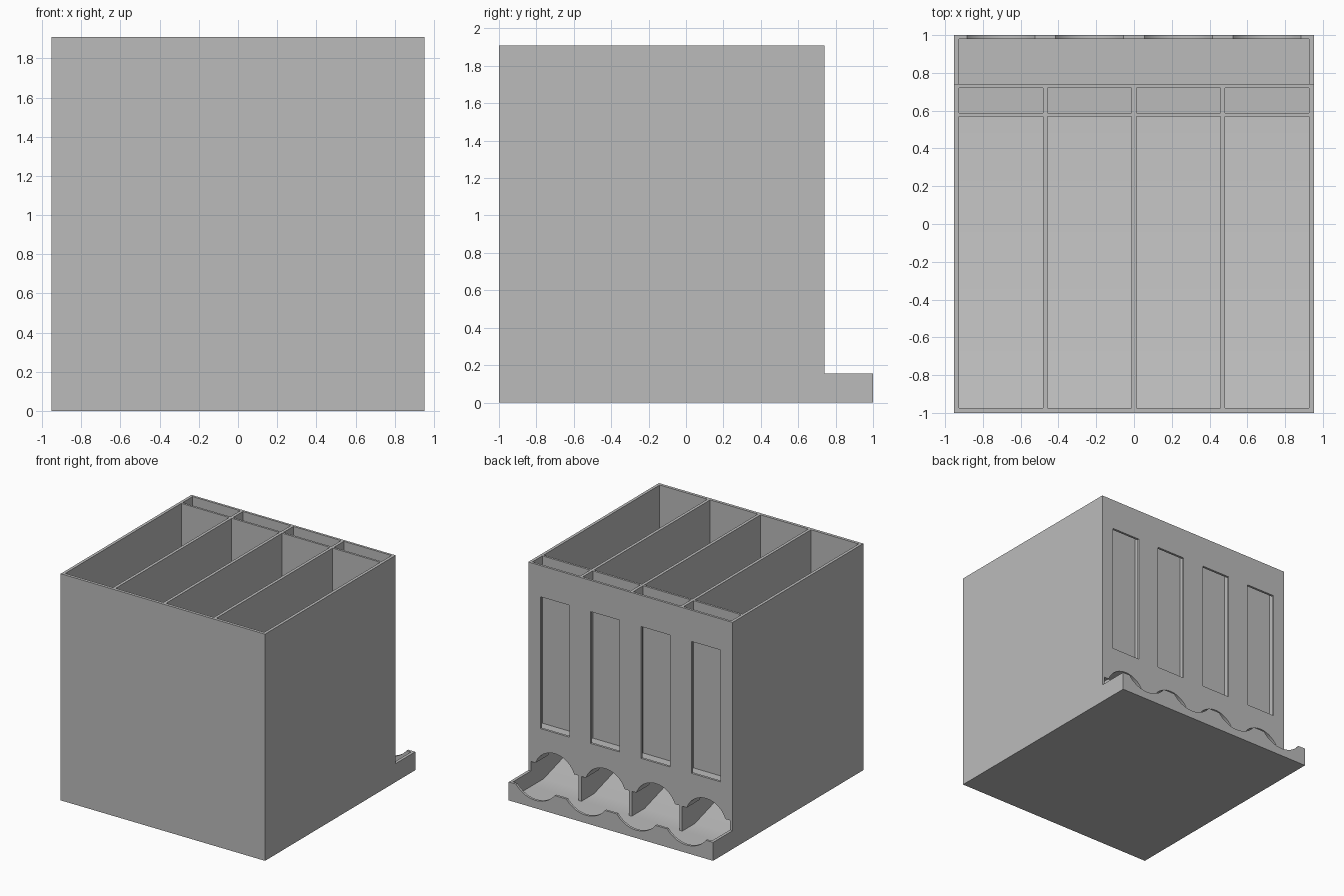
import bpy, bmesh, math
from mathutils import Vector

if "Cube" in bpy.data.objects:
    bpy.data.objects.remove(bpy.data.objects["Cube"])

# Main dimensions
HALF, WALL, CELL = 0.9525, 0.025, 0.445
CENTRES = [(i - 1.5) * (CELL + WALL) for i in range(4)]
FLOOR, TOP, LIP, SHOULDER = 0.025, 1.91, 0.155, 0.235
BACK, TRAY_END = 0.74, 1.0

grey = bpy.data.materials.new("plain grey")
grey.diffuse_color = (0.5, 0.5, 0.5, 1)
grey.use_nodes = True
grey.node_tree.nodes["Principled BSDF"].inputs["Base Color"].default_value = grey.diffuse_color


def prisms(name, loops, depth):
    """Closed prisms, each a loop of 3D points pushed along depth, in one object."""
    bm = bmesh.new()
    for loop in loops:
        face = bm.faces.new([bm.verts.new(p) for p in loop])
        ext = bmesh.ops.extrude_face_region(bm, geom=[face], use_keep_orig=True)
        moved = [g for g in ext["geom"] if isinstance(g, bmesh.types.BMVert)]
        bmesh.ops.translate(bm, verts=moved, vec=Vector(depth))
    bmesh.ops.recalc_face_normals(bm, faces=bm.faces)
    mesh = bpy.data.meshes.new(name)
    bm.to_mesh(mesh)
    bm.free()
    mesh.materials.append(grey)
    obj = bpy.data.objects.new(name, mesh)
    bpy.context.collection.objects.link(obj)
    return obj


def side_loop(pts, x):
    return [(x, y, z) for y, z in pts]


def back_loop(pts, x, y):
    return [(x + px, y, z) for px, z in pts]


def arc(half, z, rise, n=24):
    """Circular arc over a chord at height z; a negative rise dips down."""
    h = abs(rise)
    r = (half * half + h * h) / (2 * h)
    a = math.asin(min(1, half / r))
    sign = math.copysign(1, rise)
    return [(r * math.sin(t), z + sign * (r * math.cos(t) - r + h))
            for t in (-a + 2 * a * i / n for i in range(n + 1))]


def rect(a0, a1, b0, b1):
    return [(a0, b0), (a1, b0), (a1, b1), (a0, b1)]


# Solid body with the tray step at the back
outline = [(-1, 0), (TRAY_END, 0), (TRAY_END, LIP), (BACK, LIP), (BACK, TOP), (-1, TOP)]
body = prisms("dispenser_body", [side_loop(outline, -HALF)], (2 * HALF, 0, 0))

# Storage cells with a sloping floor that leads out to the tray
ramp_top = FLOOR + 1.545 * math.tan(math.radians(17))
cell = [(-0.975, 2.1), (0.57, 2.1), (0.57, SHOULDER), (0.76, SHOULDER),
        (0.76, FLOOR), (0.57, FLOOR), (-0.975, ramp_top)]
cutters = [prisms("cell_cutter", [side_loop(cell, x - CELL / 2) for x in CENTRES], (CELL, 0, 0))]

# Open tray
tray = rect(BACK, 0.98, FLOOR, 0.2)
cutters.append(prisms("tray_cutter", [side_loop(tray, -HALF + WALL)], (2 * (HALF - WALL), 0, 0)))

# Arched tops of the outlets
arch = arc(0.18, SHOULDER, 0.125) + [(0.18, 0.18), (-0.18, 0.18)]
cutters.append(prisms("arch_cutter", [back_loop(arch, x, 0.5) for x in CENTRES], (0, 0.28, 0)))

# Label slots behind the back wall
slot = rect(0.588, 0.72, 0.5, 2.1)
cutters.append(prisms("slot_cutter", [side_loop(slot, x - CELL / 2) for x in CENTRES], (CELL, 0, 0)))

# Label windows
window = rect(-0.135, 0.135, 0.536, 1.647)
cutters.append(prisms("window_cutter", [back_loop(window, x, 0.66) for x in CENTRES], (0, 0.14, 0)))

# Scooped dips in the tray lip
dip = arc(0.18, LIP, -0.088) + [(0.18, 0.25), (-0.18, 0.25)]
cutters.append(prisms("dip_cutter", [back_loop(dip, x, 0.95) for x in CENTRES], (0, 0.1, 0)))

# Cut everything out of the body, then drop the cutters
bpy.context.view_layer.objects.active = body
body.select_set(True)
for cutter in cutters:
    mod = body.modifiers.new(cutter.name, "BOOLEAN")
    mod.operation, mod.solver, mod.object = "DIFFERENCE", "EXACT", cutter
    bpy.ops.object.modifier_apply(modifier=mod.name)
    bpy.data.objects.remove(cutter)

bpy.ops.object.shade_smooth_by_angle(angle=math.radians(30))
